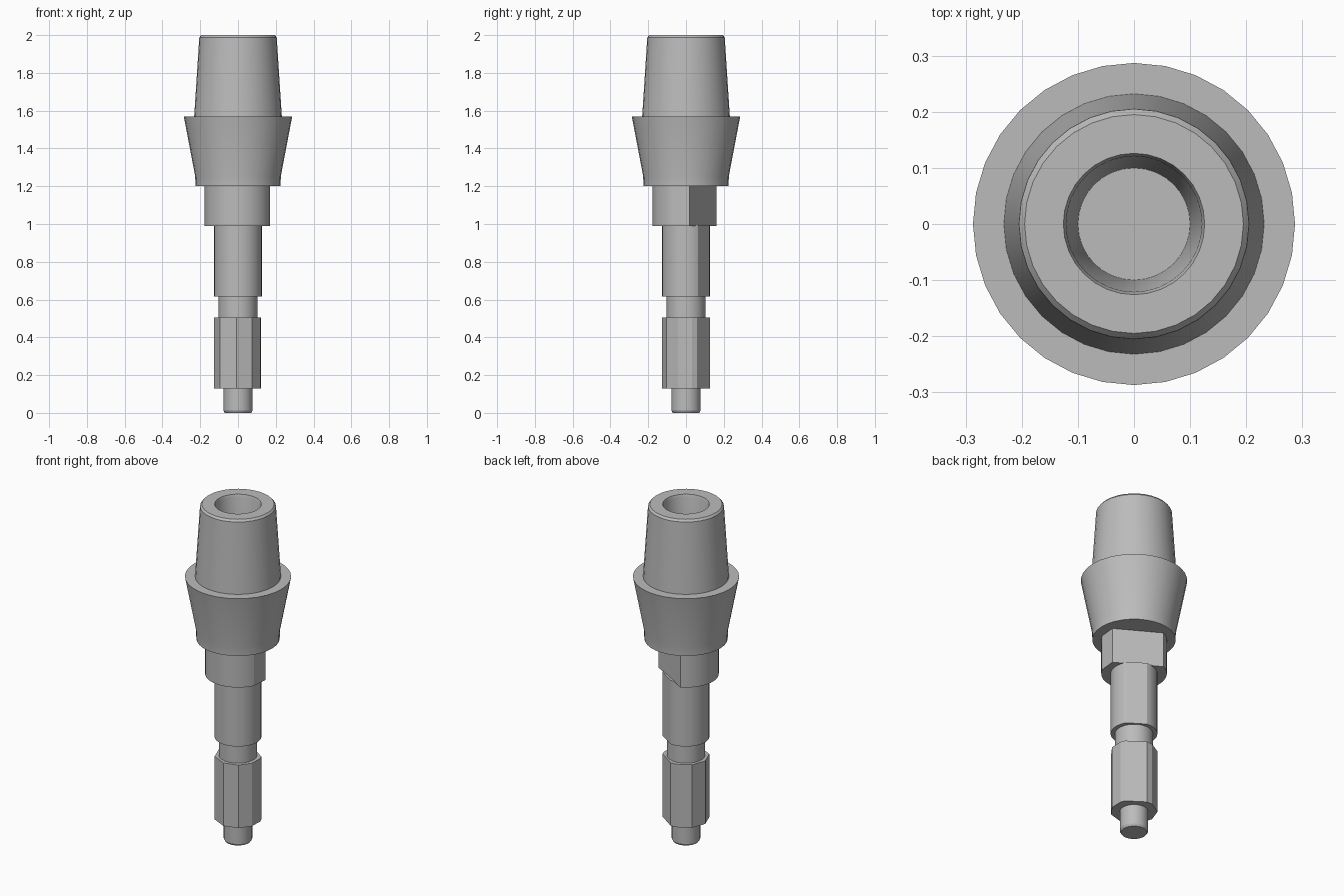
import bpy, bmesh
from math import sin, cos, radians, pi
from mathutils import Vector

if "Cube" in bpy.data.objects:
    bpy.data.objects.remove(bpy.data.objects["Cube"])

metal = bpy.data.materials.new("grey_metal")
metal.use_nodes = True
GREY = (0.5, 0.5, 0.5, 1)
metal.diffuse_color = GREY
metal.node_tree.nodes["Principled BSDF"].inputs["Base Color"].default_value = GREY


def finish(name, bm, angle=25):
    bmesh.ops.recalc_face_normals(bm, faces=bm.faces)
    mesh = bpy.data.meshes.new(name)
    bm.to_mesh(mesh)
    bm.free()
    mesh.materials.append(metal)
    obj = bpy.data.objects.new(name, mesh)
    bpy.context.collection.objects.link(obj)
    bpy.ops.object.select_all(action='DESELECT')
    obj.select_set(True)
    bpy.context.view_layer.objects.active = obj
    bpy.ops.object.shade_smooth_by_angle(angle=radians(angle))


def lathe(name, profile, sides=32):
    """Turn a (radius, height) profile about z and cap both ends."""
    bm = bmesh.new()
    rings = [[bm.verts.new((r * cos(2 * pi * i / sides), r * sin(2 * pi * i / sides), z))
              for i in range(sides)] for r, z in profile]
    for low, high in zip(rings, rings[1:]):
        for i in range(sides):
            j = (i + 1) % sides
            bm.faces.new((low[i], low[j], high[j], high[i]))
    bm.faces.new(rings[0])
    bm.faces.new(rings[-1])
    finish(name, bm)


def prism(name, angles, radius, z0, z1, cuts=(), smooth=25):
    """Extrude a ring of points; each cut is a flat given by direction and distance."""
    bm = bmesh.new()
    base = bm.faces.new([bm.verts.new((radius * cos(radians(a)), radius * sin(radians(a)), z0))
                         for a in angles])
    top = bmesh.ops.extrude_face_region(bm, geom=[base])["geom"]
    bmesh.ops.translate(bm, vec=(0, 0, z1 - z0),
                        verts=[v for v in top if isinstance(v, bmesh.types.BMVert)])
    for direction, distance in cuts:
        normal = Vector((cos(radians(direction)), sin(radians(direction)), 0))
        result = bmesh.ops.bisect_plane(bm, geom=bm.verts[:] + bm.edges[:] + bm.faces[:],
                                        plane_co=normal * distance, plane_no=normal,
                                        clear_outer=True)
        rim = [e for e in result["geom_cut"] if isinstance(e, bmesh.types.BMEdge)]
        bmesh.ops.holes_fill(bm, edges=[e for e in bm.edges if e.is_boundary] or rim)
    finish(name, bm, smooth)


ROUND = [i * 360 / 48 for i in range(48)]

# Tip and neck of the pin
lathe("pin_tip", [(0.07, 0), (0.077, 0.012), (0.077, 0.135)])
lathe("pin_neck", [(0.103, 0.49), (0.103, 0.63)])

# Faceted lower shaft and round upper shaft, sharing one wide flat
prism("lower_shaft", [-19, 15, 27, 84, 100, 140, 180, 222, 267, 306], 0.127, 0.13, 0.505, smooth=10)
prism("upper_shaft", ROUND, 0.126, 0.615, 0.995, [(57, 0.113)], smooth=20)

# Collar with a keyed flat
prism("collar", ROUND, 0.177, 0.99, 1.205, [(60, 0.1015), (-5.5, 0.166)], smooth=20)

# Flared shoulder, tapered post and blind bore
lathe("shoulder_and_post", [(0.225, 1.2), (0.227, 1.255), (0.287, 1.57), (0.232, 1.57),
                            (0.205, 1.988), (0.195, 2), (0.126, 2), (0.121, 1.985), (0.1, 1.55)])
